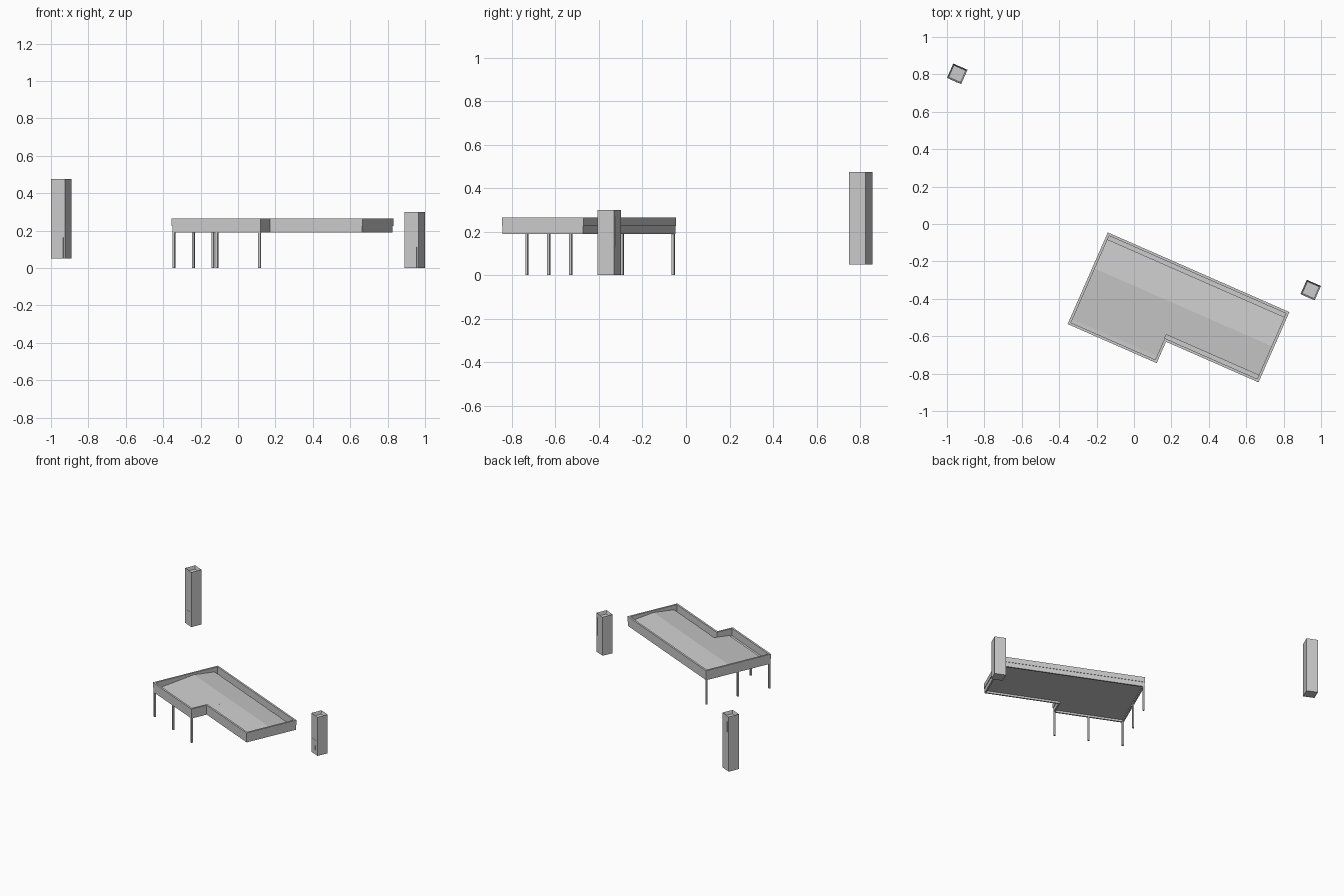
import bpy, bmesh, math
from mathutils import Matrix, Vector

if "Cube" in bpy.data.objects:
    bpy.data.objects.remove(bpy.data.objects["Cube"])

ROT = Matrix.Rotation(math.radians(-23.7), 4, 'Z')
CANOPY = Matrix.Translation((-0.14, -0.045, 0)) @ ROT


def finish(name, bm, matrix):
    bmesh.ops.recalc_face_normals(bm, faces=bm.faces)
    mesh = bpy.data.meshes.new(name)
    bm.to_mesh(mesh)
    bm.free()
    ob = bpy.data.objects.new(name, mesh)
    ob.matrix_world = matrix
    bpy.context.collection.objects.link(ob)
    return ob


def add_box(bm, lo, hi):
    lo, hi = Vector(lo), Vector(hi)
    m = Matrix.Translation((lo + hi) / 2) @ Matrix.Diagonal((*(hi - lo), 1))
    return bmesh.ops.create_cube(bm, size=1, matrix=m)


def box(name, lo, hi, matrix):
    bm = bmesh.new()
    add_box(bm, lo, hi)
    return finish(name, bm, matrix)


def extrude(name, pts, vec, matrix):
    bm = bmesh.new()
    f = bm.faces.new([bm.verts.new(p) for p in pts])
    new = bmesh.ops.extrude_face_region(bm, geom=[f], use_keep_orig=True)
    verts = [g for g in new['geom'] if isinstance(g, bmesh.types.BMVert)]
    bmesh.ops.translate(bm, verts=verts, vec=vec)
    return finish(name, bm, matrix)


def inset(pts, d):
    # right-angled clockwise outline: move each corner inward along both edge normals
    out = []
    for i, p in enumerate(pts):
        p = Vector(p)
        a = (p - Vector(pts[i - 1])).normalized()
        b = (Vector(pts[(i + 1) % len(pts)]) - p).normalized()
        out.append(p + d * Vector((a.y + b.y, -a.x - b.x)))
    return out


def ring(name, outer, inner, z0, z1, matrix):
    bm = bmesh.new()
    loops = [[bm.verts.new((p[0], p[1], z)) for p in pts]
             for pts, z in ((outer, z0), (outer, z1), (inner, z1), (inner, z0))]
    n = len(outer)
    for k in range(4):
        a, b = loops[k], loops[(k + 1) % 4]
        for i in range(n):
            j = (i + 1) % n
            bm.faces.new((a[i], a[j], b[j], b[i]))
    return finish(name, bm, matrix)


# canopy: stepped outline with two stacked fascia bands
outline = [(0, 0), (1.06, 0), (1.06, -.41), (.52, -.41), (.52, -.535), (0, -.535)]
wall = inset(outline, .014)
ring("lower_fascia", inset(outline, .003), wall, .19, .226, CANOPY)
ring("upper_fascia", outline, wall, .226, .265, CANOPY)

# recessed soffit, which is also the gutter floor
extrude("soffit", [(p.x, p.y, .205) for p in wall], (0, 0, .004), CANOPY)

# shallow gable roof, deeper on the left bay
for name, u0, u1, v, z in (("roof_left", .014, .506, -.5, .2155),
                           ("roof_right", .506, 1.046, -.375, .23)):
    prof = [(-.035, .207), (-.035, .23), (-.205, .25), (v, z), (v, .207)]
    extrude(name, [(u0, y, h) for y, h in prof], (u1 - u0, 0, 0), CANOPY)

# square posts
for i, (u, v) in enumerate([(.01, -.01), (.01, -.267), (.01, -.525),
                            (.26, -.525), (.51, -.525)]):
    box(f"post_{i + 1}", (u - .006, v - .006, 0), (u + .006, v + .006, .206), CANOPY)


# free-standing pylons with open tops, front door and rear strip
def pylon(name, x, y, z0, z1, strip_u, s0, s1):
    m = Matrix.Translation((x, y, z0)) @ ROT
    h, r = z1 - z0, .0415
    bm = bmesh.new()
    add_box(bm, (-r, -r, 0), (r, r, h))
    bm.faces.ensure_lookup_table()
    top = max(bm.faces, key=lambda f: f.calc_center_median().z)
    bmesh.ops.inset_individual(bm, faces=[top], thickness=.01)
    bmesh.ops.translate(bm, verts=top.verts, vec=(0, 0, -.025))
    finish(name + "_body", bm, m)
    box(name + "_door", (-.026, -r - .001, .003), (.03, -r + .002, .112), m)
    box(name + "_handle", (.012, -r - .003, .035), (.015, -r, .07), m)
    box(name + "_rear_strip", (strip_u - .002, r - .001, s0 - z0),
        (strip_u + .002, r + .0015, s1 - z0), m)


pylon("tall_pylon", -.945, .803, .05, .475, -.022, .35, .43)
pylon("short_pylon", .945, -.353, 0, .30, .03, .13, .27)
